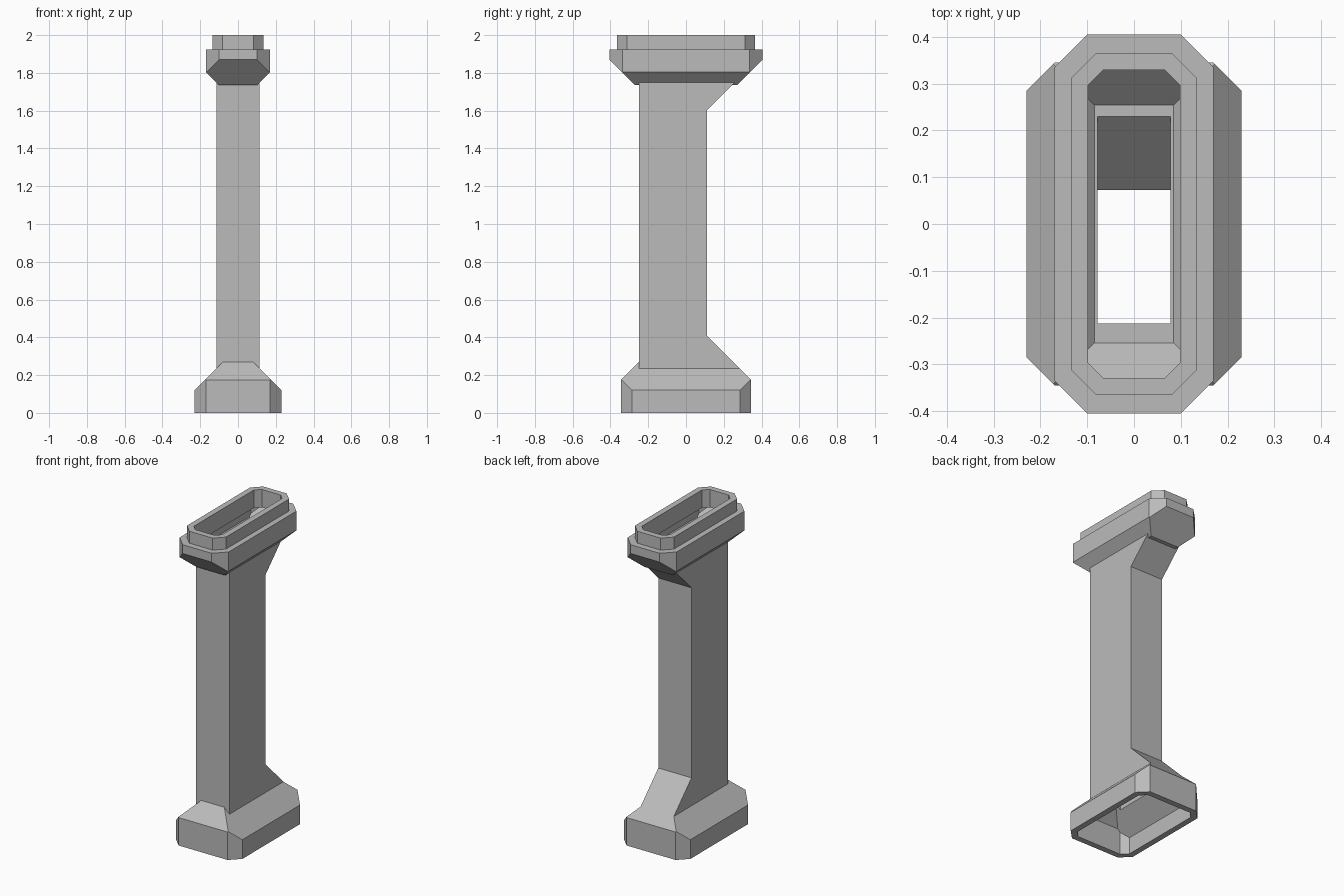
import bpy
import bmesh
from mathutils import Vector

WALL = 0.037

old = bpy.data.objects.get("Cube")
if old:
    bpy.data.objects.remove(old, do_unlink=True)

grey = bpy.data.materials.new("plain_grey")
grey.use_nodes = True
colour = (0.5, 0.5, 0.5, 1)
grey.diffuse_color = colour
grey.node_tree.nodes["Principled BSDF"].inputs["Base Color"].default_value = colour


def convex(name, planes, inset):
    """Block cut to the planes (normal, limit), each moved inwards by inset."""
    bm = bmesh.new()
    bmesh.ops.create_cube(bm, size=6)
    for normal, limit in planes:
        n = Vector(normal)
        point = n * (limit / n.length_squared) - n.normalized() * inset
        cut = bmesh.ops.bisect_plane(bm, geom=bm.verts[:] + bm.edges[:] + bm.faces[:],
                                     plane_co=point, plane_no=n, clear_outer=True)
        edges = [e for e in cut["geom_cut"]
                 if isinstance(e, bmesh.types.BMEdge) and e.is_boundary]
        if edges:
            bmesh.ops.edgeloop_fill(bm, edges=edges)
    bmesh.ops.recalc_face_normals(bm, faces=bm.faces[:])
    mesh = bpy.data.meshes.new(name)
    bm.to_mesh(mesh)
    bm.free()
    mesh.materials.append(grey)
    ob = bpy.data.objects.new(name, mesh)
    bpy.context.collection.objects.link(ob)
    return ob


def sides(x, y, corner=None):
    """Upright planes of a box, with cut corners if given."""
    planes = [((s, 0, 0), x) for s in (1, -1)] + [((0, s, 0), y) for s in (1, -1)]
    if corner:
        planes += [((a, b, 0), corner) for a in (1, -1) for b in (1, -1)]
    return planes


def slopes(x, y, z):
    """Four sloping planes, facing up or down as z is 1 or -1."""
    return ([((s, 0, z), x) for s in (1, -1)] + [((0, s, z), y) for s in (1, -1)])


def levels(low, high):
    return [((0, 0, -1), -low), ((0, 0, 1), high)]


def combine(target, other, operation):
    mod = target.modifiers.new(operation.lower(), "BOOLEAN")
    mod.operation = operation
    mod.solver = "EXACT"
    mod.object = other
    bpy.context.view_layer.objects.active = target
    bpy.ops.object.modifier_apply(modifier=mod.name)
    bpy.data.objects.remove(other, do_unlink=True)


def body(name, inset):
    """All parts joined; the inset version runs out through both open ends."""
    run_out = 0.2 if inset else 0
    walls = [((1, 0, 0), 0.115), ((-1, 0, 0), 0.115)]
    parts = {
        # Foot with cut corners and a hipped top
        "foot": sides(0.23, 0.345, 0.515) + slopes(0.35, 0.52, 1) + levels(-run_out, 0.6),
        # Straight shaft, set towards the front
        "shaft": walls + [((0, -1, 0), 0.25), ((0, 1, 0), 0.11)] + levels(0.15, 1.85),
        # Flares at the back of the shaft
        "lower_flare": walls + [((0, -1, 0), 0), ((0, 1, 0), 0.3), ((0, 1, 1), 0.52)]
                       + levels(0.15, 0.6),
        "upper_flare": walls + [((0, -1, 0), 0), ((0, 1, -1), -1.49)] + levels(1.4, 1.85),
        # Head with sloping underside, and the rim on top
        "head": sides(0.17, 0.405, 0.505) + slopes(-1.635, -1.465, -1) + levels(1.735, 1.925),
        "rim": sides(0.135, 0.366, 0.447) + levels(1.84, 2.0 + run_out),
    }
    blocks = [convex(name + "_" + part, planes, inset) for part, planes in parts.items()]
    for block in blocks[1:]:
        combine(blocks[0], block, "UNION")
    blocks[0].name = name
    return blocks[0]


column = body("hollow_column", 0)
combine(column, body("cavity", WALL), "DIFFERENCE")

# Join leftover flat seams
bm = bmesh.new()
bm.from_mesh(column.data)
bmesh.ops.remove_doubles(bm, verts=bm.verts[:], dist=0.0002)
bmesh.ops.dissolve_limit(bm, angle_limit=0.01, verts=bm.verts[:], edges=bm.edges[:])
bm.to_mesh(column.data)
bm.free()
